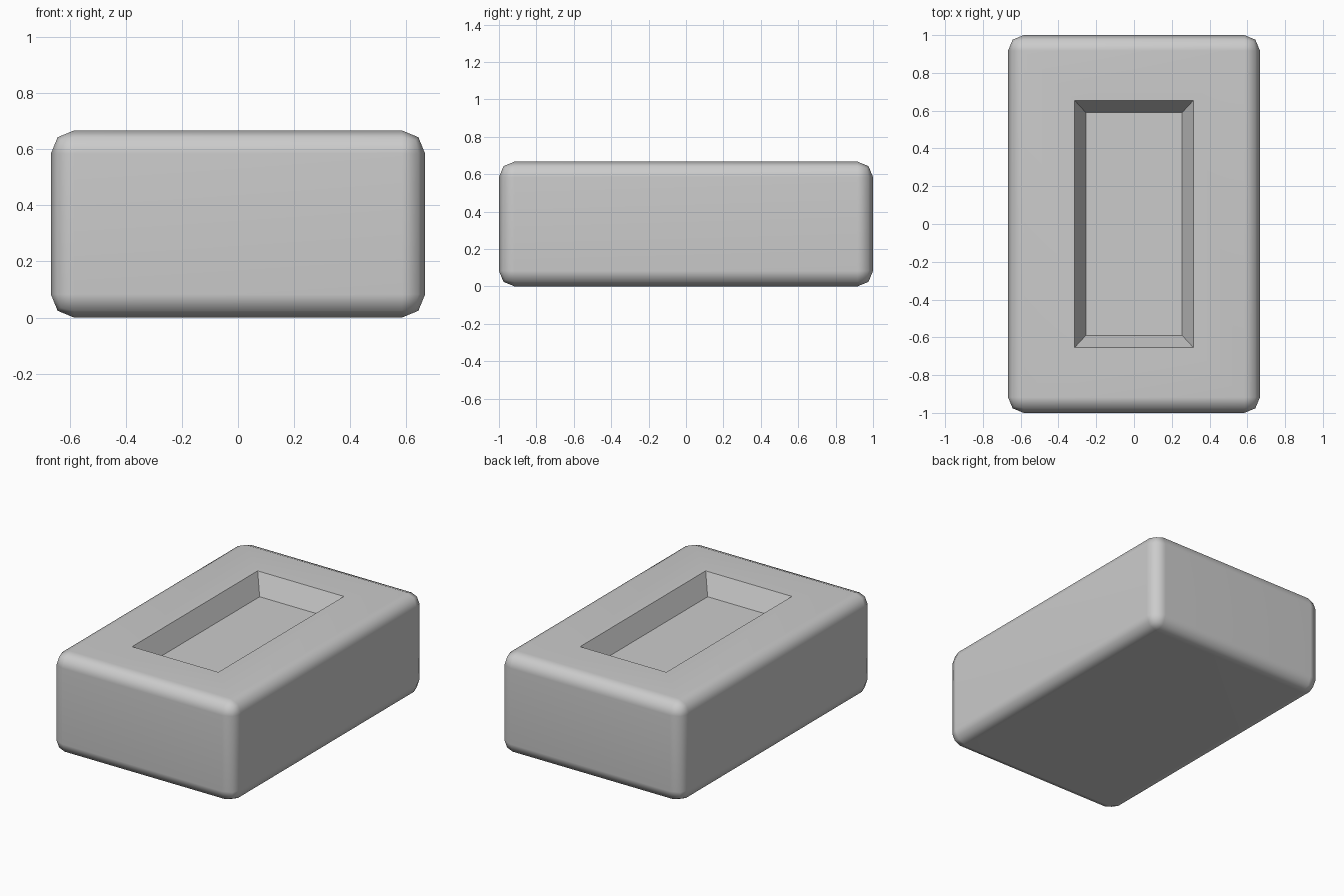
import bpy, bmesh, math

if "Cube" in bpy.data.objects:
    bpy.data.objects.remove(bpy.data.objects["Cube"])

HX, HY, H = 0.667, 1.0, 0.667   # half width, half length, height
R = 0.083                       # rounded edge radius
DEPTH = 0.13                    # recess depth

bm = bmesh.new()

# Block with rounded edges
bmesh.ops.create_cube(bm, size=1)
for v in bm.verts:
    v.co = (v.co.x * 2 * HX, v.co.y * 2 * HY, (v.co.z + 0.5) * H)
bmesh.ops.bevel(bm, geom=bm.edges[:], offset=R, segments=2, profile=0.5, affect='EDGES')

# Tapered rectangular recess in the top
top = max(bm.faces, key=lambda f: f.calc_center_median().z + f.calc_area() * 0.001)


def step(face, x, y, z):
    """Inset a rectangular face and move it to the given half sizes and height."""
    bmesh.ops.inset_region(bm, faces=[face], thickness=0.05)
    for v in face.verts:
        v.co = (math.copysign(x, v.co.x), math.copysign(y, v.co.y), z)
    return list(face.edges)


rim = step(top, 0.32, 0.66, H)
floor = step(top, 0.25, 0.585, H - DEPTH)

# Slightly softened recess edges
bmesh.ops.bevel(bm, geom=rim + floor, offset=0.005, segments=1, affect='EDGES')
bmesh.ops.recalc_face_normals(bm, faces=bm.faces[:])

mesh = bpy.data.meshes.new("recessed_block")
bm.to_mesh(mesh)
bm.free()
block = bpy.data.objects.new("recessed_block", mesh)
bpy.context.collection.objects.link(block)

# Smooth rounded edges, sharp recess corners
bpy.context.view_layer.objects.active = block
block.select_set(True)
bpy.ops.object.shade_smooth_by_angle(angle=math.radians(50))
weighted = block.modifiers.new("even_shading", 'WEIGHTED_NORMAL')
weighted.keep_sharp = True
